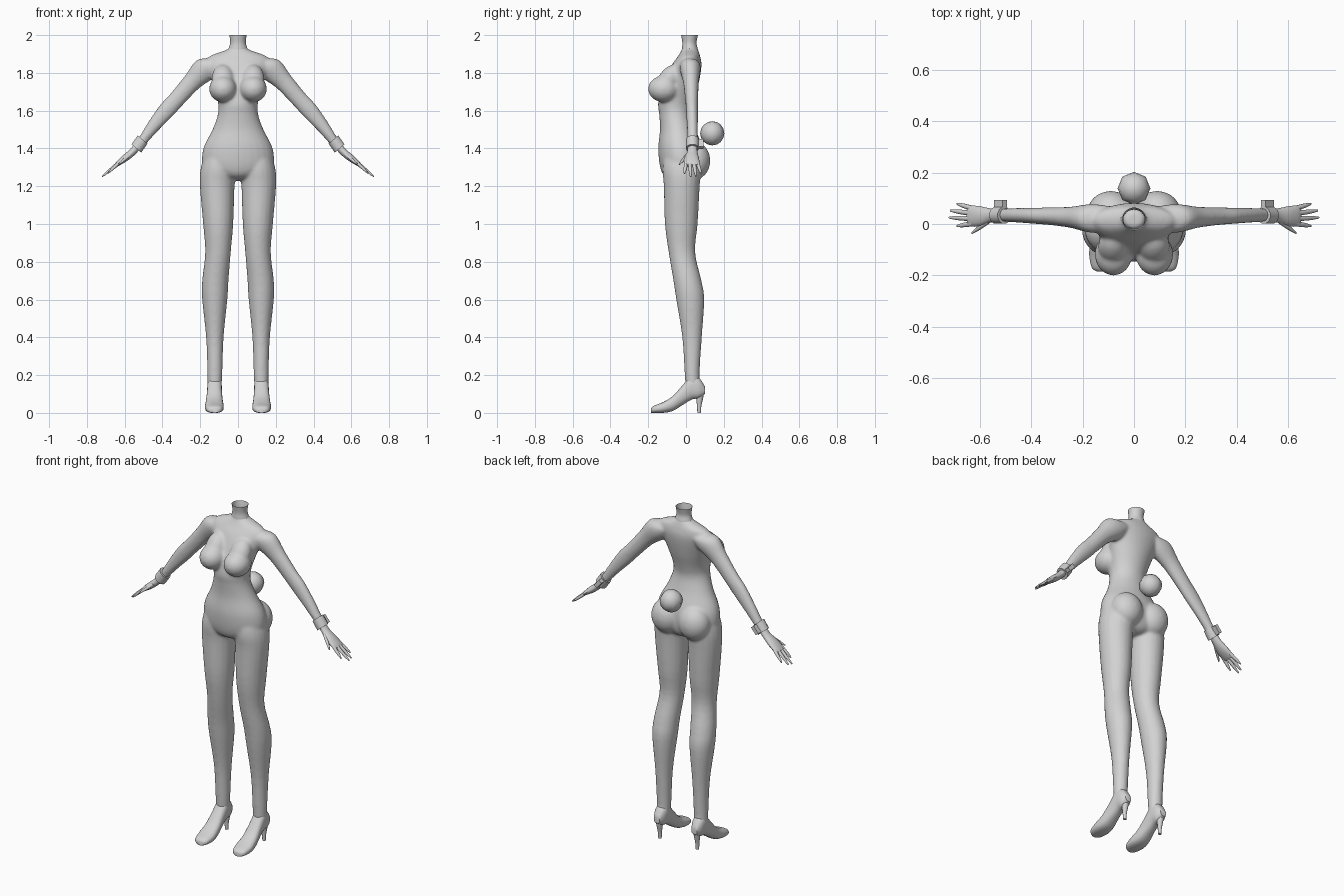
import bpy
import bmesh
from math import cos, sin, pi, radians, copysign
from mathutils import Vector, Matrix

cube = bpy.data.objects.get("Cube")
if cube:
    bpy.data.objects.remove(cube, do_unlink=True)

X, Y, Z = Vector((1, 0, 0)), Vector((0, 1, 0)), Vector((0, 0, 1))

grey = bpy.data.materials.new("plain grey")
grey.use_nodes = True
tone = (0.65, 0.65, 0.65, 1)
grey.diffuse_color = tone
grey.node_tree.nodes["Principled BSDF"].inputs["Base Color"].default_value = tone


def blend(rows, steps):
    """Smoothly interpolate rows of numbers (Catmull-Rom)."""
    out = []
    last = len(rows) - 1
    for i in range(last):
        a, b, c, d = (rows[max(0, min(last, i + k))] for k in (-1, 0, 1, 2))
        for s in range(steps):
            t = s / steps
            out.append([q + t / 2 * (r - p + t * (2 * p - 5 * q + 4 * r - e
                        + t * (3 * (q - r) + e - p)))
                        for p, q, r, e in zip(a, b, c, d)])
    return out + [rows[last]]


def tube(bm, rows, u, v, sides=20, steps=4, power=1.0, caps=(True, True)):
    """Loft rings given as (cx, cy, cz, radius along u, radius along v)."""
    rings = []
    for cx, cy, cz, ru, rv in blend(rows, steps):
        ring = []
        for k in range(sides):
            a = 2 * pi * (k + 0.5) / sides
            c, s = (copysign(abs(w) ** power, w) for w in (cos(a), sin(a)))
            ring.append(bm.verts.new(Vector((cx, cy, cz)) + u * ru * c + v * rv * s))
        rings.append(ring)
    for low, high in zip(rings, rings[1:]):
        for k in range(sides):
            n = (k + 1) % sides
            bm.faces.new((low[k], low[n], high[n], high[k]))
    for ring, wanted in zip((rings[0], rings[-1]), caps):
        if wanted:
            bm.faces.new(ring)


def upright(rows):
    """Rows of (z, x0, x1, y0, y1) to ring rows."""
    return [((a + b) / 2, (c + d) / 2, z, (b - a) / 2, (d - c) / 2)
            for z, a, b, c, d in rows]


def lengthwise(rows):
    """Rows of (y, x0, x1, z0, z1) to ring rows."""
    return [((a + b) / 2, y, (c + d) / 2, (b - a) / 2, (d - c) / 2)
            for y, a, b, c, d in rows]


def blob(bm, centre, size, turn=0):
    place = (Matrix.Translation(centre) @ Matrix.Rotation(radians(turn), 4, 'X')
             @ Matrix.Diagonal((*size, 1)))
    bmesh.ops.create_uvsphere(bm, u_segments=24, v_segments=16, radius=1, matrix=place)


def mirrored(bm):
    copy = bmesh.ops.duplicate(bm, geom=bm.verts[:] + bm.edges[:] + bm.faces[:])
    verts = [g for g in copy["geom"] if isinstance(g, bmesh.types.BMVert)]
    bmesh.ops.scale(bm, vec=(-1, 1, 1), verts=verts)


def finish(name, bm, angle=50):
    bmesh.ops.recalc_face_normals(bm, faces=bm.faces[:])
    mesh = bpy.data.meshes.new(name)
    bm.to_mesh(mesh)
    mesh.materials.append(grey)
    mesh.shade_smooth()
    mesh.set_sharp_from_angle(angle=radians(angle))
    obj = bpy.data.objects.new(name, mesh)
    bpy.context.collection.objects.link(obj)
    return obj


def pair(name, bm, angle=50):
    finish("left_" + name, bm, angle)
    bmesh.ops.scale(bm, vec=(-1, 1, 1), verts=bm.verts[:])
    finish("right_" + name, bm, angle)
    bm.free()


# Body: limbs, bust and seat on one side, mirrored, then the torso
body = bmesh.new()
leg = [(1.4, .03, .165, -.11, .07), (1.3, .012, .197, -.125, .08),
       (1.2, .018, .202, -.118, .073), (1, .025, .185, -.112, .062),
       (.85, .038, .174, -.092, .049), (.7, .05, .19, -.067, .082),
       (.6, .056, .19, -.052, .097), (.4, .076, .169, -.02, .084),
       (.2, .083, .162, -.007, .072), (.1, .09, .16, 0, .08)]
tube(body, upright(leg), X, Y)

across_arm = Vector((.76, 0, .65))
arm = [(.1, .02, 1.85, .04, .05), (.165, .022, 1.825, .068, .056),
       (.24, .026, 1.755, .051, .042), (.32, .03, 1.665, .045, .035),
       (.38, .032, 1.6, .045, .032), (.45, .034, 1.515, .035, .029),
       (.51, .035, 1.435, .025, .026), (.535, .035, 1.405, .024, .025)]
tube(body, arm, across_arm, Y)

blob(body, (.08, -.118, 1.715), (.073, .083, .07))
blob(body, (.08, -.09, 1.765), (.06, .055, .09), -35)
blob(body, (.09, .045, 1.335), (.092, .084, .1))
mirrored(body)

torso = [(1.95, .035, -.015, .05), (1.925, .055, -.022, .063),
         (1.905, .11, -.032, .07), (1.885, .155, -.045, .076),
         (1.85, .165, -.07, .082), (1.8, .15, -.095, .078),
         (1.72, .125, -.13, .062), (1.64, .106, -.148, .04),
         (1.58, .107, -.142, .032), (1.5, .135, -.138, .052),
         (1.4, .184, -.147, .088), (1.3, .185, -.137, .09),
         (1.25, .11, -.11, .07), (1.23, .04, -.05, .04)]
tube(body, upright([(z, -w, w, f, b) for z, w, f, b in torso]), X, Y, sides=28)
skin = finish("body", body, 180)
body.free()
fuse = skin.modifiers.new("fuse", 'REMESH')
fuse.mode = 'VOXEL'
fuse.voxel_size = 0.008
fuse.use_smooth_shade = True
soften = skin.modifiers.new("soften", 'SMOOTH')
soften.factor = 0.5
soften.iterations = 8

# Open neck
neck = bmesh.new()
tube(neck, upright([(1.9, -.06, .06, -.025, .068), (1.93, -.05, .05, -.022, .062),
                    (1.96, -.042, .042, -.02, .056), (2, -.046, .046, -.026, .064)]),
     X, Y, caps=(True, False))
finish("neck", neck)
neck.free()

# High-heeled shoes
shoe = bmesh.new()
sole = [(-.185, .105, .145, 0, .025), (-.17, .085, .165, 0, .038),
        (-.12, .075, .175, 0, .058), (-.07, .079, .171, .01, .09),
        (-.02, .084, .165, .04, .145), (.03, .086, .162, .07, .2),
        (.07, .09, .158, .078, .185), (.1, .105, .143, .1, .14)]
tube(shoe, lengthwise(sole), X, Z, power=0.8)
heel = [(.13, .1, .148, .048, .1), (.075, .107, .141, .054, .09),
        (.04, .112, .136, .058, .082), (0, .114, .134, .06, .078)]
tube(shoe, upright(heel), X, Y, sides=10)
pair("shoe", shoe)

# Hands: palm, four fingers and a thumb
hand = bmesh.new()
across_hand = Vector((.62, 0, .78))
tube(hand, [(.52, .035, 1.425, .021, .023), (.56, .033, 1.38, .02, .028),
            (.6, .03, 1.347, .019, .039), (.635, .031, 1.32, .013, .041),
            (.647, .032, 1.31, .008, .036)], across_hand, Y, sides=14)
digits = [((.63, .061, 1.322), (.69, .079, 1.27)),
          ((.635, .042, 1.322), (.715, .052, 1.254)),
          ((.635, .021, 1.322), (.72, .025, 1.25)),
          ((.63, .001, 1.324), (.69, -.008, 1.268)),
          ((.565, .012, 1.372), (.632, -.035, 1.315))]
for base, tip in digits:
    middle = Vector(base).lerp(Vector(tip), 0.6)
    tube(hand, [(*base, .01, .011), (*middle, .008, .009), (*tip, .003, .004)],
         across_hand, Y, sides=8, steps=3)
pair("hand", hand)

# Wrist cuffs with a fastening tab at the back
cuff = bmesh.new()
tube(cuff, [(.505, .034, 1.447, .035, .034), (.538, .034, 1.4, .035, .034)],
     across_arm, Y, sides=12, steps=1)
tilt = Matrix.Rotation(radians(50), 4, 'Y')
bmesh.ops.create_cube(cuff, size=1, matrix=Matrix.Translation((.52, .07, 1.423))
                      @ tilt @ Matrix.Diagonal((.05, .046, .022, 1)))
pair("cuff", cuff, 40)

# Round tail
tail = bmesh.new()
bmesh.ops.create_uvsphere(tail, u_segments=8, v_segments=8, radius=.064,
                          matrix=Matrix.Translation((0, .139, 1.48)))
finish("tail", tail, 60)
tail.free()
